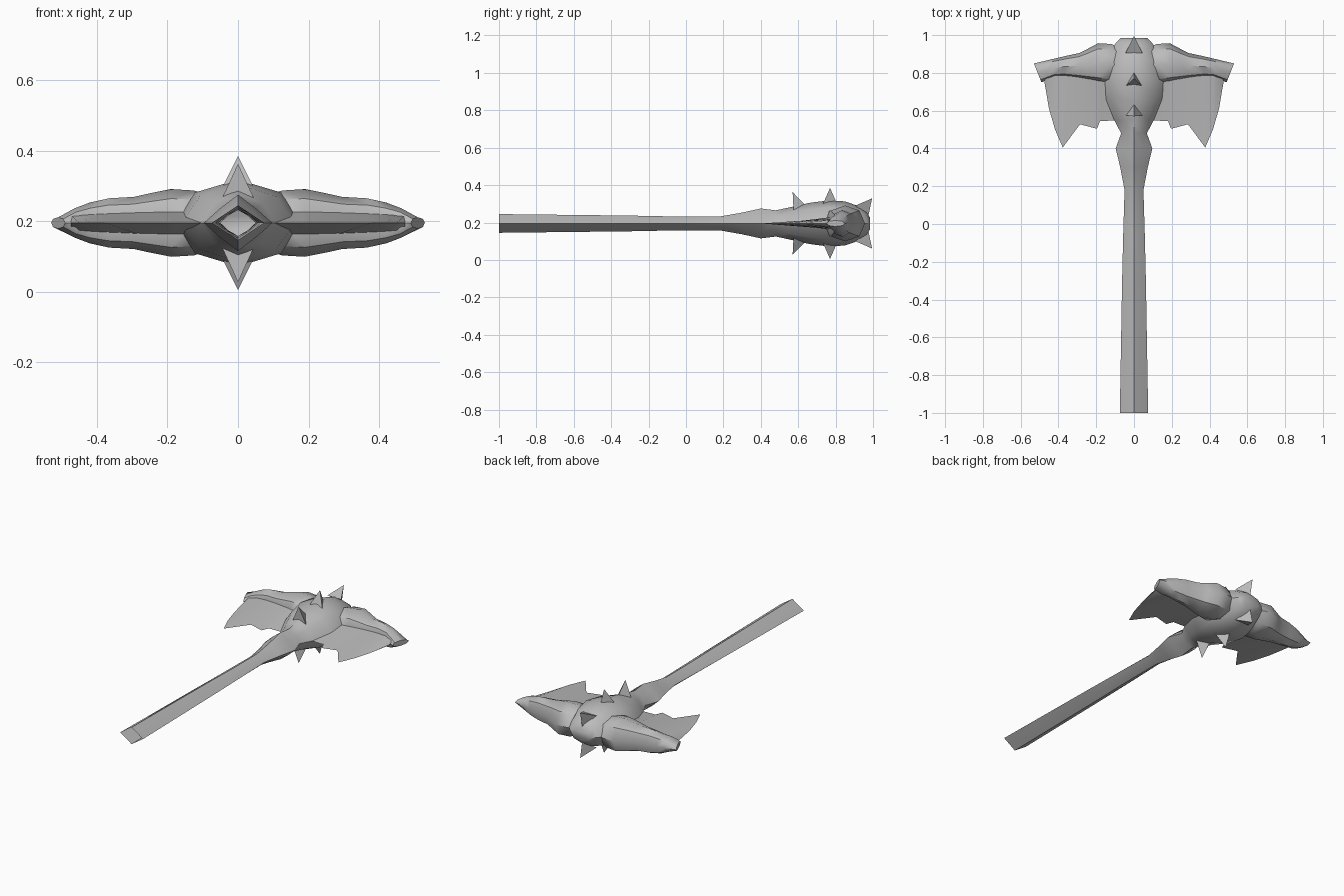
import bpy, bmesh
from math import cos, sin, pi

if "Cube" in bpy.data.objects:
    bpy.data.objects.remove(bpy.data.objects["Cube"])

ZC = 0.195  # height of the weapon's middle plane

grey = bpy.data.materials.new("plain_grey")
grey.use_nodes = True
grey.diffuse_color = (0.5, 0.5, 0.5, 1)
grey.node_tree.nodes["Principled BSDF"].inputs["Base Color"].default_value = (0.5, 0.5, 0.5, 1)


def finish(name, bm, angle, mirror=None):
    """Turn a bmesh into a shaded object, optionally mirrored across an axis."""
    bmesh.ops.recalc_face_normals(bm, faces=bm.faces)
    me = bpy.data.meshes.new(name)
    bm.to_mesh(me)
    bm.free()
    me.materials.append(grey)
    ob = bpy.data.objects.new(name, me)
    ob.location.z = ZC
    bpy.context.collection.objects.link(ob)
    bpy.ops.object.select_all(action='DESELECT')
    ob.select_set(True)
    bpy.context.view_layer.objects.active = ob
    if angle:
        bpy.ops.object.shade_smooth_by_angle(angle=angle * pi / 180)
    if mirror is not None:
        mod = ob.modifiers.new("mirror", 'MIRROR')
        mod.use_axis = [i == mirror for i in range(3)]
    return ob


def loft(bm, rings, cap_start, cap_end):
    """Skin a row of equal point rings."""
    rows = [[bm.verts.new(p) for p in ring] for ring in rings]
    n = len(rows[0])
    for a, b in zip(rows, rows[1:]):
        for i in range(n):
            j = (i + 1) % n
            bm.faces.new((a[i], a[j], b[j], b[i]))
    if cap_start:
        bm.faces.new(rows[0][::-1])
    if cap_end:
        bm.faces.new(rows[-1])


def octagon(k):
    """Unit section: k = 0.5 is a diamond, k = 0.7 is round."""
    return [(1, 0), (k, k), (0, 1), (-k, k), (-1, 0), (-k, -k), (0, -1), (k, -k)]


# Shaft and head: one skin along y (y, half width, half height, roundness)
profile = [
    (-1.0, .075, .05, .5), (-.3, .063, .042, .52), (-.05, .057, .037, .56),
    (.18, .05, .037, .56), (.3, .073, .058, .54), (.4, .097, .08, .52),
    (.48, .068, .07, .6), (.55, .105, .085, .65), (.66, .16, .11, .68),
    (.76, .175, .123, .7), (.85, .155, .118, .7), (.93, .12, .09, .7),
    (.965, .09, .062, .7), (.985, .07, .03, .65),
]
bm = bmesh.new()
loft(bm, [[(u * w, y, v * h) for u, v in octagon(k)] for y, w, h, k in profile], False, True)
finish("shaft_and_head", bm, 45)

# Side arms: (front x, front y, back x, back y, half height)
sections = [
    (.07, .76, .07, .93, .075), (.13, .735, .12, .953, .092), (.19, .745, .19, .957, .096),
    (.25, .758, .25, .925, .084), (.3, .768, .29, .905, .074), (.37, .778, .36, .89, .07),
    (.42, .778, .42, .876, .058), (.46, .762, .465, .865, .042), (.49, .75, .53, .85, .016),
]
bm = bmesh.new()
rings = []
for x0, y0, x1, y1, h in sections:
    rings.append([((x0 + x1) / 2 + u * (x1 - x0) / 2, (y0 + y1) / 2 + u * (y1 - y0) / 2, v * h)
                  for u, v in octagon(.72)])
loft(bm, rings, True, True)
finish("side_arm", bm, 45, 0)

# Ragged blades: wedges thinning from the arm to the cutting edge
edge = [(.05, .55), (.18, .545), (.196, .504), (.286, .528), (.377, .405),
        (.418, .5), (.45, .61), (.473, .745)]
bm = bmesh.new()
columns = []
for x, y in edge:
    thick = .045 - .05 * x
    columns.append([bm.verts.new(p) for p in ((x, y, 0), (x, .79, thick), (x, .79, -thick))])
for a, b in zip(columns, columns[1:]):
    for i in range(3):
        j = (i + 1) % 3
        bm.faces.new((a[i], b[i], b[j], a[j]))
bm.faces.new(columns[0])
bm.faces.new(columns[-1][::-1])
finish("blade", bm, 25, 0)

# Three-sided spikes, above and below: (front y, z), (back y, z), (tip y, z)
spikes = {
    "rear_spike": ((.575, .07), (.645, .09), (.57, .168)),
    "middle_spike": ((.73, .1), (.81, .1), (.77, .19)),
    "end_spike": ((.905, .095), (.975, .04), (.995, .134)),
}
for name, (front, back, tip) in spikes.items():
    bm = bmesh.new()
    base = [bm.verts.new(p) for p in ((-.045, *front), (.045, *front), (0, *back))]
    top = bm.verts.new((0, *tip))
    bm.faces.new(base)
    for i in range(3):
        bm.faces.new((base[i], base[(i + 1) % 3], top))
    finish(name, bm, 0, 2)
